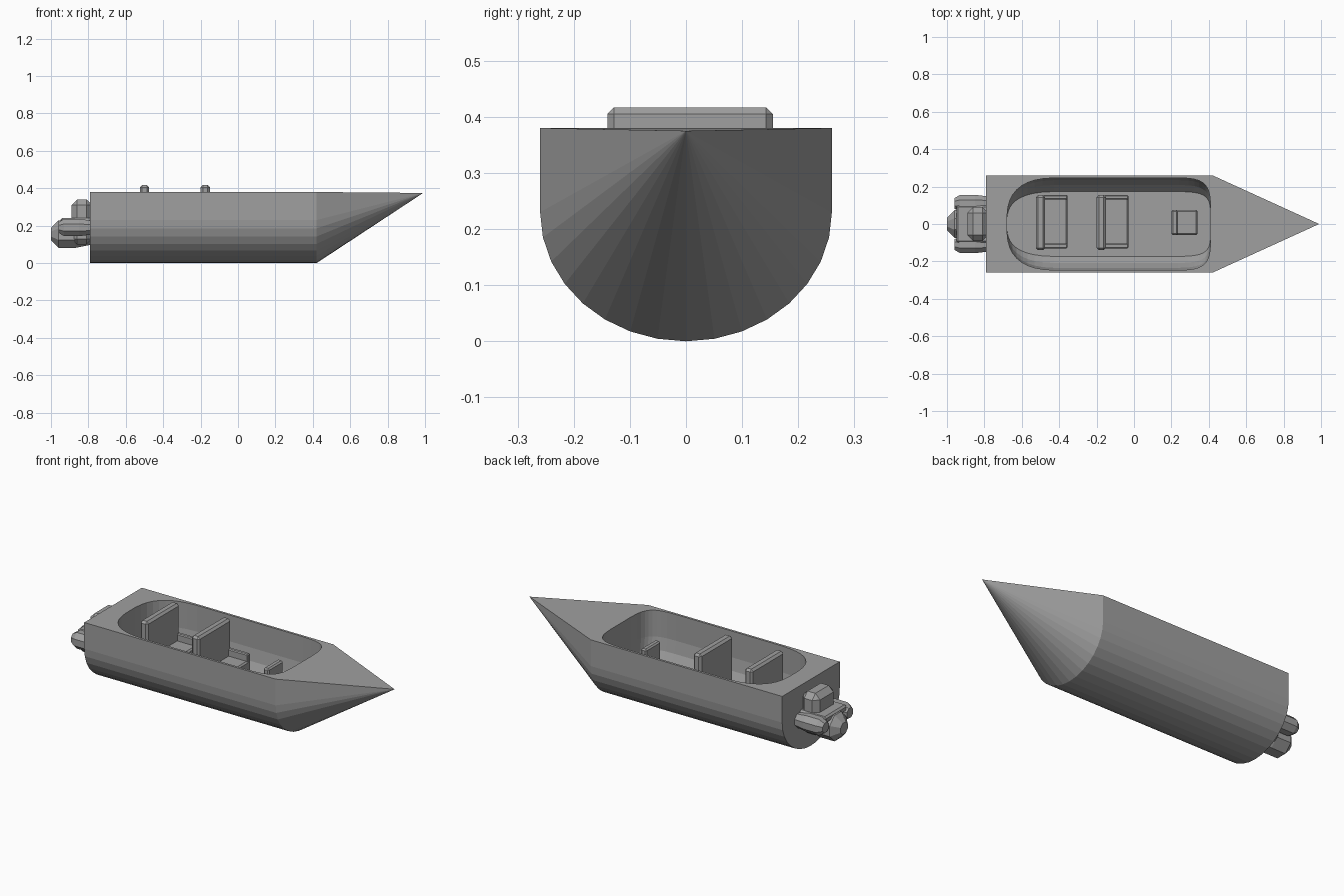
import bpy, bmesh, math

cube = bpy.data.objects.get("Cube")
if cube:
    bpy.data.objects.remove(cube, do_unlink=True)

grey = bpy.data.materials.new("plain grey")
grey.use_nodes = True
grey.diffuse_color = (0.35, 0.35, 0.35, 1)
grey.node_tree.nodes["Principled BSDF"].inputs["Base Color"].default_value = grey.diffuse_color

DECK, BILGE, HALF = 0.38, 0.23, 0.26


def finish(bm, name):
    bmesh.ops.recalc_face_normals(bm, faces=bm.faces)
    mesh = bpy.data.meshes.new(name)
    bm.to_mesh(mesh)
    bm.free()
    obj = bpy.data.objects.new(name, mesh)
    bpy.context.collection.objects.link(obj)
    mesh.materials.append(grey)
    return obj


def bridge(bm, a, b):
    n = len(a)
    for i in range(n):
        j = (i + 1) % n
        bm.faces.new((a[i], a[j], b[j], b[i]))


def loft(name, rings):
    bm = bmesh.new()
    loops = [[bm.verts.new(p) for p in ring] for ring in rings]
    for a, b in zip(loops, loops[1:]):
        bridge(bm, a, b)
    bm.faces.new(loops[0])
    bm.faces.new(loops[-1])
    return finish(bm, name)


def box(name, x, y, z, bevel=0.008):
    obj = loft(name, [[(x[0], y[0], h), (x[1], y[0], h), (x[1], y[1], h), (x[0], y[1], h)] for h in z])
    mod = obj.modifiers.new("soft edges", "BEVEL")
    mod.width, mod.segments = bevel, 1
    return obj


def drum(name, stations, y=0.0, z=0.15, sides=8):
    # Faceted body of revolution along x, from (x, radius) stations
    turns = [math.tau * (i + 0.5) / sides for i in range(sides)]
    return loft(name, [[(x, y + r * math.cos(t), z + r * math.sin(t)) for t in turns] for x, r in stations])


# Hull: round-bottomed section drawn straight, then run to a pointed bow
section = [(HALF, DECK)]
for i in range(17):
    t = math.pi * i / 16
    section.append((HALF * math.cos(t), BILGE * (1 - math.sin(t))))
section.append((-HALF, DECK))
bm = bmesh.new()
stern = [bm.verts.new((-0.79, y, z)) for y, z in section]
shoulder = [bm.verts.new((0.42, y, z)) for y, z in section]
bridge(bm, stern, shoulder)
bm.faces.new(stern)
tip = bm.verts.new((0.99, 0, 0.375))
for i, v in enumerate(shoulder):
    bm.faces.new((v, shoulder[(i + 1) % len(shoulder)], tip))
hull = finish(bm, "hull")


# Cockpit: rounded outline that narrows with depth to follow the hull
def cockpit_ring(z):
    drop = max(0, BILGE - z) / BILGE
    half = HALF * math.sqrt(1 - drop * drop) - 0.013
    ring = []
    for i in range(40):
        t = math.tau * (i + 0.5) / 40
        c, s = math.cos(t), math.sin(t)
        power = 0.4 if c > 0 else 0.7
        reach = 0.27 if c > 0 else 0.3
        x = (0.14 if c > 0 else -0.38) + math.copysign(reach * abs(c) ** power, c)
        ring.append((x, half * math.copysign(abs(s) ** power, s), z))
    return ring


cutter = loft("cockpit_cutter", [cockpit_ring(z) for z in (0.07, 0.11, 0.16, 0.23, 0.45)])
cutter.hide_render = True
cutter.hide_viewport = True
cut = hull.modifiers.new("cockpit", "BOOLEAN")
cut.operation, cut.solver, cut.object = "DIFFERENCE", "EXACT", cutter

# Two benches with tall backs, and a small forward seat
for name, x, length in (("rear_bench", -0.525, 0.17), ("middle_bench", -0.2, 0.17)):
    box(name + "_back", (x, x + 0.05), (-0.14, 0.155), (0.06, 0.417), 0.012)
    box(name + "_seat", (x + 0.04, x + length), (-0.13, 0.155), (0.06, 0.21))
    for side, y in (("right", -0.13), ("left", 0.13)):
        box(f"{name}_{side}_arm", (x + 0.04, x + length), (y, y + 0.025), (0.06, 0.25), 0.005)
box("forward_seat_back", (0.2, 0.235), (-0.06, 0.075), (0.06, 0.31))
box("forward_seat", (0.22, 0.34), (-0.06, 0.075), (0.06, 0.19))

# Stern engine: block, side pods and a stubby nozzle
box("engine_block", (-0.89, -0.78), (-0.09, 0.09), (0.1, 0.34), 0.03)
box("engine_crossbar", (-0.95, -0.78), (-0.1, 0.1), (0.2, 0.24), 0.01)
for side, y in (("right", -0.11), ("left", 0.11)):
    drum(side + "_pod", [(-0.96, 0.03), (-0.93, 0.05), (-0.85, 0.05), (-0.78, 0.04)], y, 0.19)
drum("nozzle", [(-1.0, 0.035), (-0.96, 0.08), (-0.87, 0.08), (-0.78, 0.06)], 0, 0.155)
